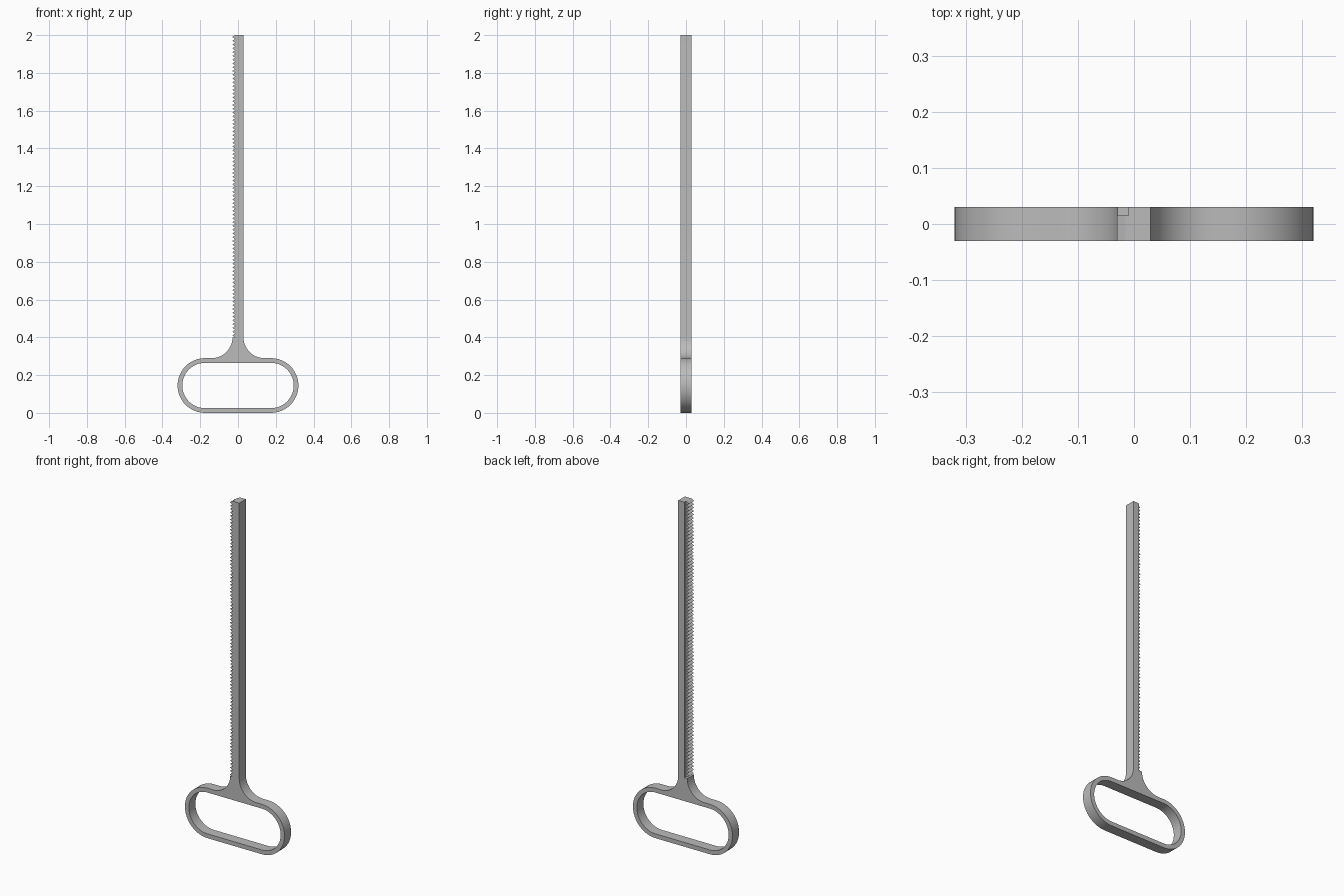
import bpy, bmesh, math

if "Cube" in bpy.data.objects:
    bpy.data.objects.remove(bpy.data.objects["Cube"])

HALF = 0.03                      # half thickness along y
TOP, NECK = 2.0, 0.40            # top of the bar, height where the bar begins
R_OUT, R_IN, CX = 0.145, 0.12, 0.175   # handle end radii and their centre x
EDGE, VALLEY = 0.029, -0.015     # half width of bar, bottom of tooth gaps
TEETH = 80
FR = NECK - 2 * R_OUT            # neck fillet radius

grey = bpy.data.materials.new("grey plastic")
grey.diffuse_color = (0.5, 0.5, 0.5, 1)
grey.use_nodes = True
grey.node_tree.nodes["Principled BSDF"].inputs["Base Color"].default_value = grey.diffuse_color


def arc(cx, cz, r, a0, a1, n=24):
    """Points along an arc, angles in degrees."""
    return [(cx + r * math.cos(math.radians(a0 + (a1 - a0) * i / n)),
             cz + r * math.sin(math.radians(a0 + (a1 - a0) * i / n)))
            for i in range(n + 1)]


# Outer outline: right end, right fillet, bar top, teeth, left fillet, left end
outer = arc(CX, R_OUT, R_OUT, -90, 90)
outer += arc(EDGE + FR, NECK, FR, 270, 180, 16)
outer += [(EDGE, TOP)]
pitch = (TOP - NECK) / TEETH
for i in range(TEETH):
    z = TOP - i * pitch
    outer += [(VALLEY, z), (-EDGE - 0.001, z - pitch / 2)]
outer += [(VALLEY, NECK)]
outer += arc(-EDGE - FR, NECK, FR, 0, -90, 16)
outer += arc(-CX, R_OUT, R_OUT, 90, 270)

# Grip opening
inner = arc(CX, R_OUT, R_IN, -90, 90) + arc(-CX, R_OUT, R_IN, 90, 270)

curve = bpy.data.curves.new("toothed_bar_with_handle", 'CURVE')
curve.dimensions = '2D'
curve.fill_mode = 'BOTH'
curve.extrude = HALF
for pts in (outer, inner):
    s = curve.splines.new('POLY')
    s.points.add(len(pts) - 1)
    for p, (x, z) in zip(s.points, pts):
        p.co = (x, z, 0, 1)
    s.use_cyclic_u = True
body = bpy.data.objects.new("toothed_bar_with_handle", curve)
bpy.context.collection.objects.link(body)
body.rotation_euler.x = math.pi / 2
bpy.context.view_layer.objects.active = body
body.select_set(True)
bpy.ops.object.convert(target='MESH')
body = bpy.context.object
bpy.ops.object.transform_apply(location=True, rotation=True, scale=True)

# Weld the caps to the walls
bm = bmesh.new()
bm.from_mesh(body.data)
bmesh.ops.remove_doubles(bm, verts=bm.verts, dist=1e-5)
bmesh.ops.recalc_face_normals(bm, faces=bm.faces)
bm.to_mesh(body.data)
bm.free()

# Long groove along the back corner beside the teeth
lo, hi = (-0.06, 0.015, NECK), (-0.01, 0.06, TOP + 0.1)
bpy.ops.mesh.primitive_cube_add(size=1, location=[(a + b) / 2 for a, b in zip(lo, hi)])
cutter = bpy.context.object
cutter.name = "groove_cutter"
cutter.scale = [b - a for a, b in zip(lo, hi)]
bpy.context.view_layer.update()
bpy.ops.object.select_all(action='DESELECT')
body.select_set(True)
bpy.context.view_layer.objects.active = body
mod = body.modifiers.new("groove", 'BOOLEAN')
mod.operation = 'DIFFERENCE'
mod.solver = 'EXACT'
mod.object = cutter
bpy.ops.object.modifier_apply(modifier=mod.name)
bpy.data.objects.remove(cutter)

body.data.materials.clear()
body.data.materials.append(grey)
bpy.ops.object.shade_smooth_by_angle(angle=math.radians(30))
